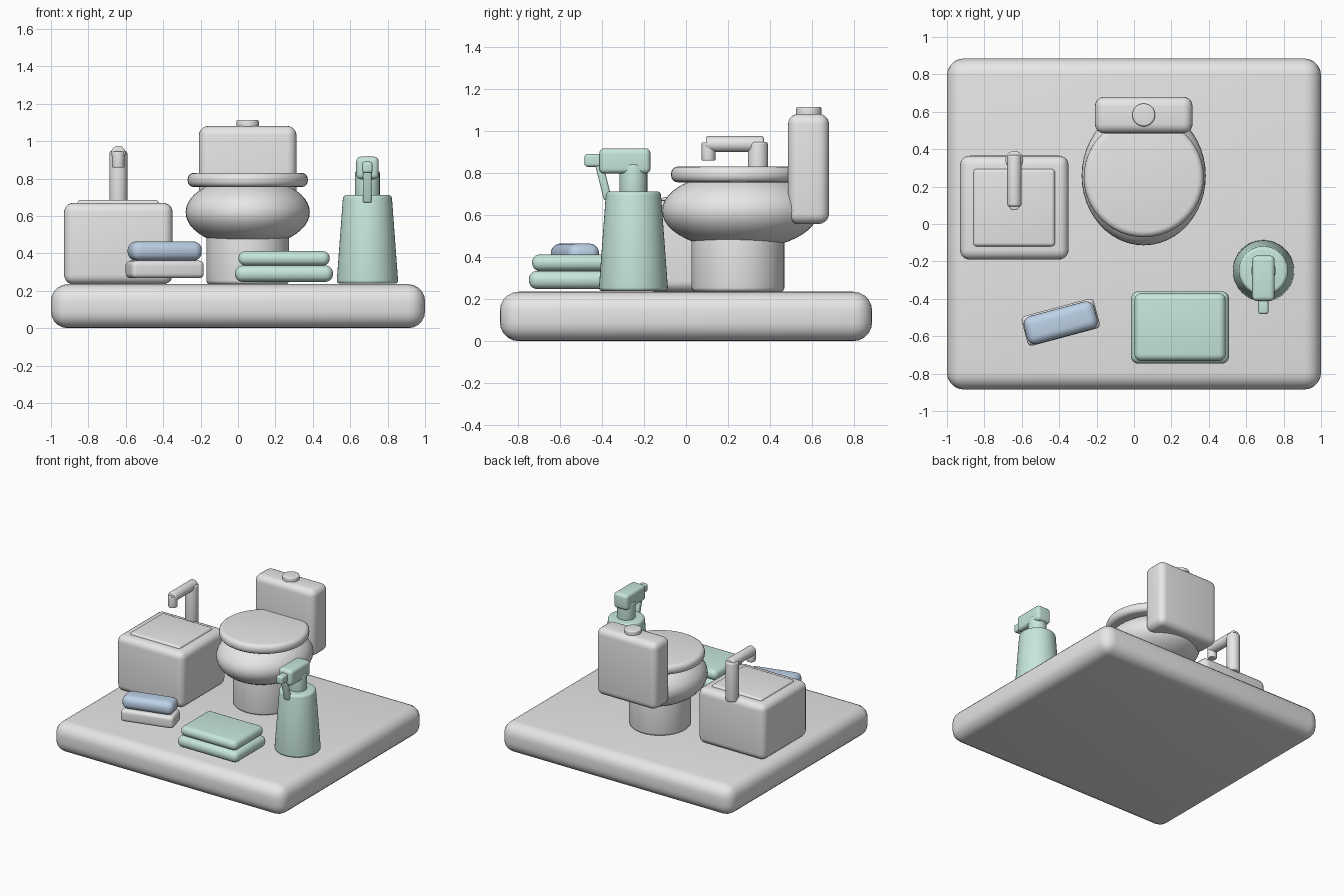
import bpy, bmesh, math
from mathutils import Matrix, Vector

old = bpy.data.objects.get("Cube")
if old:
    bpy.data.objects.remove(old, do_unlink=True)


def material(name, rgb):
    m = bpy.data.materials.new(name)
    m.use_nodes = True
    m.diffuse_color = (*rgb, 1)
    m.node_tree.nodes["Principled BSDF"].inputs["Base Color"].default_value = (*rgb, 1)
    return m


GREY = material("porcelain grey", (0.8, 0.8, 0.8))
MINT = material("mint green", (0.58, 0.81, 0.725))
BLUE = material("soft blue", (0.535, 0.675, 0.84))


def finish(name, bm, mat, bevel=0.0, segments=5):
    """Turn a bmesh into a smooth object with rounded edges."""
    bmesh.ops.recalc_face_normals(bm, faces=bm.faces)
    mesh = bpy.data.meshes.new(name)
    bm.to_mesh(mesh)
    bm.free()
    mesh.materials.append(mat)
    ob = bpy.data.objects.new(name, mesh)
    bpy.context.collection.objects.link(ob)
    bpy.ops.object.select_all(action='DESELECT')
    bpy.context.view_layer.objects.active = ob
    ob.select_set(True)
    if bevel:
        mod = ob.modifiers.new("Rounding", 'BEVEL')
        mod.width = bevel
        mod.segments = segments
        mod.limit_method = 'ANGLE'
        mod.angle_limit = math.radians(40)
        bpy.ops.object.modifier_apply(modifier=mod.name)
    bpy.ops.object.shade_smooth_by_angle(angle=math.radians(35))
    return ob


def box(name, x, y, z, mat, bevel, turn=0.0, tilt=0.0):
    """Rounded box from (min, max) ranges, turned about z or tilted about x."""
    bm = bmesh.new()
    bmesh.ops.create_cube(bm, size=1)
    size = [r[1] - r[0] for r in (x, y, z)]
    bmesh.ops.scale(bm, vec=size, verts=bm.verts)
    ob = finish(name, bm, mat, bevel)
    ob.location = [(r[0] + r[1]) / 2 for r in (x, y, z)]
    ob.rotation_euler = (math.radians(tilt), 0, math.radians(turn))
    return ob


def cylinder(name, x, y, z, r, mat, bevel, r_top=None, segments=4):
    """Upright cylinder or cone between the two z values."""
    bm = bmesh.new()
    bmesh.ops.create_cone(bm, cap_ends=True, segments=48, radius1=r,
                          radius2=r_top or r, depth=z[1] - z[0])
    ob = finish(name, bm, mat, bevel, segments)
    ob.location = (x, y, (z[0] + z[1]) / 2)
    return ob


# Floor slab
box("floor_base", (-1, 1), (-0.885, 0.885), (0, 0.235), GREY, 0.09)

# Sink cabinet with raised basin panel
box("sink_body", (-0.93, -0.35), (-0.19, 0.365), (0.235, 0.67), GREY, 0.05)
box("sink_basin", (-0.86, -0.422), (-0.12, 0.295), (0.62, 0.685), GREY, 0.02)

# Faucet: post, horizontal spout, nozzle
fx = -0.64
cylinder("faucet_post", fx, 0.342, (0.64, 0.947), 0.048, GREY, 0.012)
spout = cylinder("faucet_spout", fx, 0.232, (0, 0.276), 0.038, GREY, 0.012)
spout.location.z = 0.937
spout.rotation_euler.x = math.radians(90)
cylinder("faucet_nozzle", fx, 0.107, (0.858, 0.945), 0.033, GREY, 0.006)

# Toilet
tx = 0.052
cylinder("toilet_pedestal", tx, 0.247, (0.235, 0.56), 0.221, GREY, 0.02)
bm = bmesh.new()
bmesh.ops.create_uvsphere(bm, u_segments=48, v_segments=24, radius=1)
bmesh.ops.scale(bm, vec=(0.332, 0.372, 0.185), verts=bm.verts)
bowl = finish("toilet_bowl", bm, GREY)
bowl.location = (tx, 0.258, 0.62)
cylinder("toilet_lid", tx, 0.25, (0.755, 0.83), 0.321, GREY, 0.032)
box("toilet_tank", (-0.209, 0.313), (0.485, 0.68), (0.557, 1.081), GREY, 0.05)
cylinder("flush_button", tx, 0.583, (1.06, 1.113), 0.061, GREY, 0.01)

# Folded towels
box("towel_lower", (-0.016, 0.508), (-0.747, -0.36), (0.248, 0.335), MINT, 0.04)
box("towel_upper", (0.003, 0.49), (-0.732, -0.37), (0.335, 0.412), MINT, 0.036)

# Small turned stack: dish and soap bar
box("soap_dish", (-0.592, -0.192), (-0.607, -0.443), (0.267, 0.361), GREY, 0.025, turn=15)
box("soap_bar", (-0.587, -0.197), (-0.605, -0.451), (0.361, 0.464), BLUE, 0.045, turn=15)

# Spray bottle
bx, by = 0.692, -0.25
cylinder("bottle_body", bx, by, (0.238, 0.712), 0.165, MINT, 0.018, r_top=0.13)
cylinder("bottle_neck", bx, by, (0.69, 0.84), 0.066, MINT, 0.01)
box("spray_head", (0.632, 0.752), (-0.412, -0.169), (0.796, 0.917), MINT, 0.025)
box("spray_nozzle", (0.664, 0.719), (-0.482, -0.39), (0.829, 0.89), MINT, 0.014)
box("spray_trigger", (0.667, 0.715), (-0.412, -0.374), (0.67, 0.85), MINT, 0.012, tilt=14)
